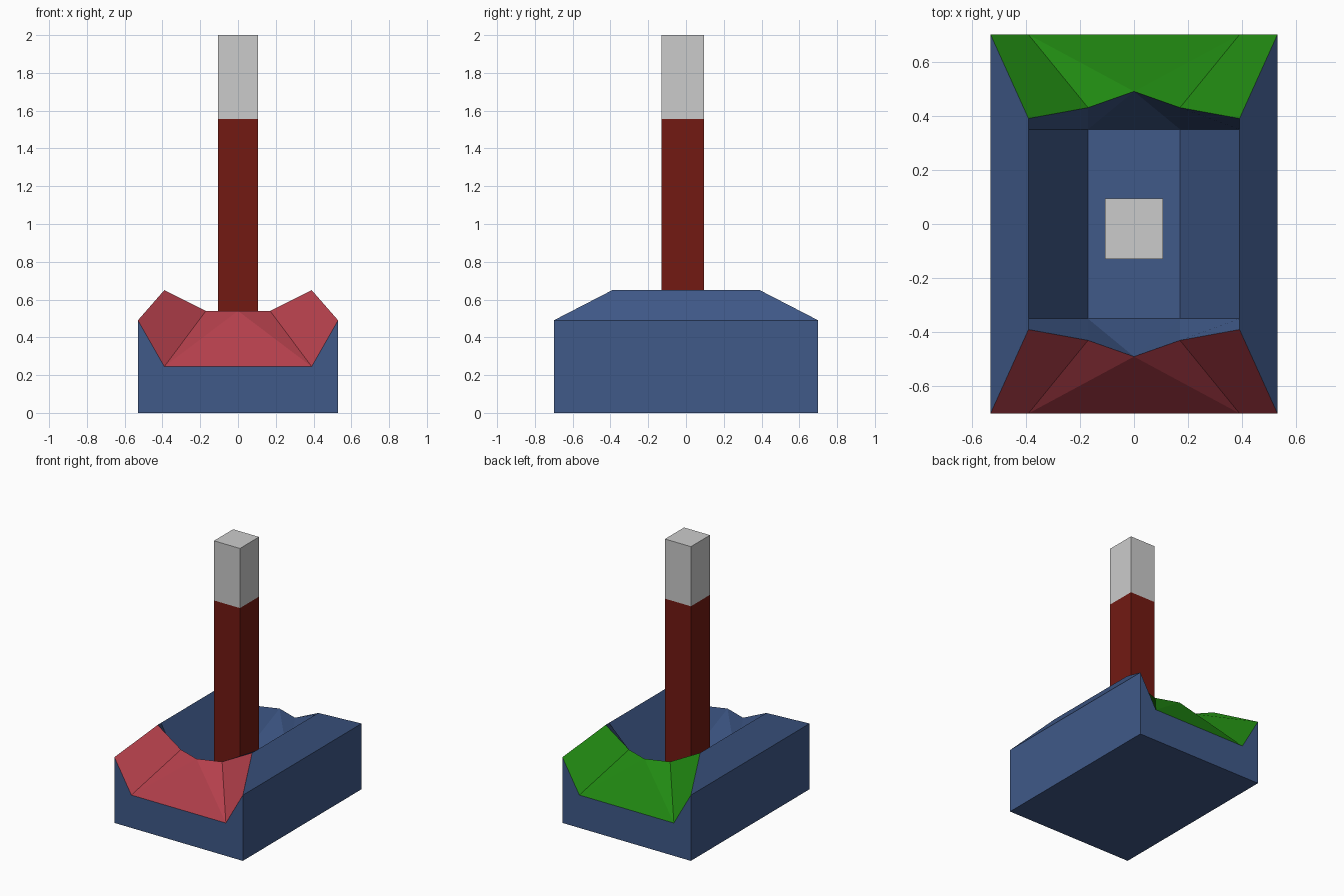
import bpy, bmesh

if "Cube" in bpy.data.objects:
    bpy.data.objects.remove(bpy.data.objects["Cube"])

def material(name, rgb):
    m = bpy.data.materials.new(name)
    m.diffuse_color = (*rgb, 1)
    m.use_nodes = True
    m.node_tree.nodes["Principled BSDF"].inputs["Base Color"].default_value = m.diffuse_color
    return m

blue = material("blue", (0.05, 0.10, 0.25))
red = material("red", (0.45, 0.05, 0.07))
green = material("green", (0.015, 0.25, 0.006))
dark_red = material("dark_red", (0.17, 0.01, 0.006))

def finish(name, bm, mats):
    bmesh.ops.recalc_face_normals(bm, faces=bm.faces)
    me = bpy.data.meshes.new(name)
    bm.to_mesh(me)
    bm.free()
    for m in mats:
        me.materials.append(m)
    ob = bpy.data.objects.new(name, me)
    bpy.context.collection.objects.link(ob)
    return ob

def box(name, x, y0, y1, z0, z1, mats):
    bm = bmesh.new()
    bmesh.ops.create_cube(bm, size=1)
    for v in bm.verts:
        v.co = (v.co.x * 2 * x, (y0 + y1) / 2 + v.co.y * (y1 - y0),
                (z0 + z1) / 2 + v.co.z * (z1 - z0))
    return finish(name, bm, mats)

# Hollowed block: each end has a bevelled lip, profiles given in (x, depth y, z)
FLOOR = 0.24
wall = [(-.53, .70, 0), (-.53, .70, .49), (-.39, .70, .245),
        (.39, .70, .245), (.53, .70, .49), (.53, .70, 0)]
lip = [(-.39, .39, .65), (-.17, .43, .54), (0, .49, .54), (.17, .43, .54), (.39, .39, .65)]
trough = [(-.39, .35, .65), (-.17, .35, FLOOR), (.17, .35, FLOOR), (.39, .35, .65)]

bm = bmesh.new()
ends = []
for s, slot in ((-1, 1), (1, 2)):
    w, l, t = ([bm.verts.new((x, s * y, z)) for x, y, z in p] for p in (wall, lip, trough))
    ends.append((w, l, t))
    # end wall below the lip
    for f in ((w[0], w[1], w[2]), (w[0], w[2], w[3], w[5]), (w[3], w[4], w[5])):
        bm.faces.new(f)
    # coloured lip
    for f in ((w[1], w[2], l[1], l[0]), (w[2], l[2], l[1]), (w[2], w[3], l[2]),
              (w[3], l[3], l[2]), (w[3], w[4], l[4], l[3])):
        bm.faces.new(f).material_index = slot
    # inner end slope down to the trough floor
    for f in ((l[0], l[1], t[1], t[0]), (l[1], l[2], t[1]), (t[1], l[2], t[2]),
              (l[2], l[3], t[2]), (l[3], l[4], t[3], t[2])):
        bm.faces.new(f)

# faces running front to back: sides, bevels, trough and underside
(wa, la, ta), (wb, lb, tb) = ends
for i, j in ((0, 1), (4, 5), (5, 0)):
    bm.faces.new((wa[i], wa[j], wb[j], wb[i]))
for i in range(3):
    bm.faces.new((ta[i], ta[i + 1], tb[i + 1], tb[i]))
for i, j, k in ((1, 0, 0), (4, 4, 3)):
    bm.faces.new((wa[i], la[j], ta[k], tb[k], lb[j], wb[i]))
finish("block", bm, [blue, red, green])

# Square shaft with a grey tip
box("shaft", .107, -.13, .095, FLOOR, 1.555, [dark_red])
box("shaft_tip", .107, -.13, .095, 1.555, 2, [])
